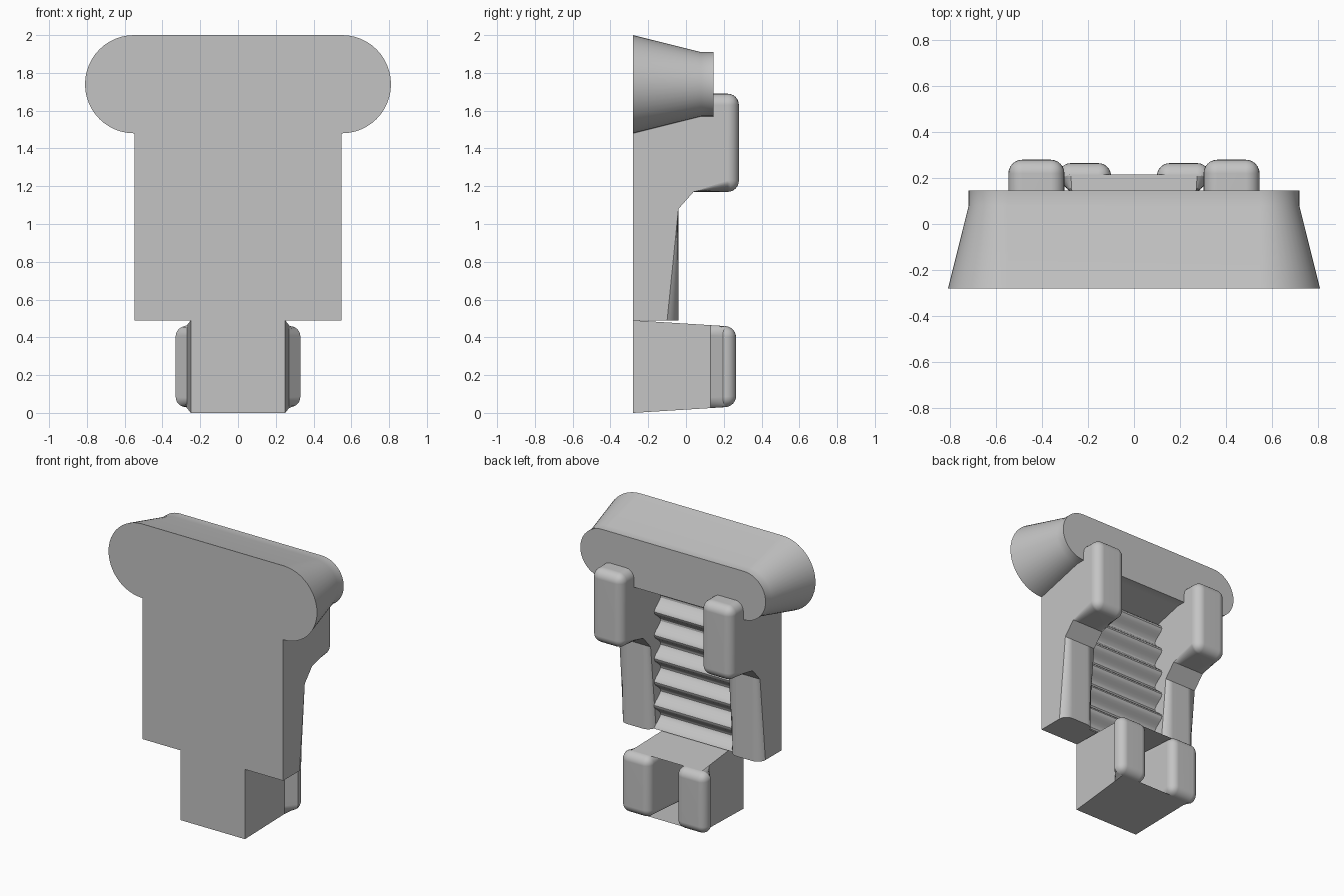
import bpy, bmesh
from math import sin, cos, pi, radians

if "Cube" in bpy.data.objects:
    bpy.data.objects.remove(bpy.data.objects["Cube"])

FRONT = -0.28

grey = bpy.data.materials.new("plain grey")
grey.use_nodes = True
grey.diffuse_color = (0.55, 0.55, 0.55, 1)
grey.node_tree.nodes["Principled BSDF"].inputs["Base Color"].default_value = (0.55, 0.55, 0.55, 1)


def loft(name, rings, round_edge=None, radius=0.0):
    """Skin a list of matching rings, cap both ends, round the chosen edges."""
    bm = bmesh.new()
    loops = [[bm.verts.new(p) for p in ring] for ring in rings]
    n = len(loops[0])
    for a, b in zip(loops, loops[1:]):
        for i in range(n):
            j = (i + 1) % n
            bm.faces.new((a[i], a[j], b[j], b[i]))
    bm.faces.new(loops[0][::-1])
    bm.faces.new(loops[-1])
    bmesh.ops.recalc_face_normals(bm, faces=bm.faces)
    if round_edge:
        edges = [e for e in bm.edges if round_edge(e.verts[0].co, e.verts[1].co)]
        bmesh.ops.bevel(bm, geom=edges, offset=radius, offset_type='OFFSET', segments=6,
                        profile=0.5, affect='EDGES', clamp_overlap=False)
    mesh = bpy.data.meshes.new(name)
    bm.to_mesh(mesh)
    bm.free()
    mesh.materials.append(grey)
    obj = bpy.data.objects.new(name, mesh)
    bpy.context.collection.objects.link(obj)
    bpy.ops.object.select_all(action='DESELECT')
    obj.select_set(True)
    bpy.context.view_layer.objects.active = obj
    bpy.ops.object.shade_smooth_by_angle(angle=radians(30))
    weighted = obj.modifiers.new("even shading", 'WEIGHTED_NORMAL')
    weighted.keep_sharp = True
    return obj


# Head: tapered bar with round ends
def stadium(y, r, steps=24):
    ring = []
    for side in (1, -1):
        for i in range(steps + 1):
            a = -pi / 2 + pi * i / steps
            ring.append((side * (0.55 + r * cos(a)), y, 1.74 + side * r * sin(a)))
    return ring


loft("head_bar", [stadium(FRONT, 0.26), stadium(0.08, 0.17), stadium(0.145, 0.17)])

# Side pillars with a thick rounded pad at the top
pillar = [(FRONT, 0.49), (-0.04, 0.49), (-0.04, 1.08), (0.04, 1.17), (0.28, 1.17),
          (0.28, 1.69), (0, 1.69), (0, 1.6), (FRONT, 1.48)]


def pillar_rounding(a, b):
    if abs(a.x - b.x) > 0.1:
        return min(a.y, b.y) > 0.2
    return min(a.y, b.y) > -0.05 and max(a.z, b.z) > 0.5 and max(a.y, b.y) + min(a.y, b.y) != 0


for side, word in ((1, "left"), (-1, "right")):
    loft(word + "_pillar", [[(side * x, y, z) for y, z in pillar] for x in (0.303, 0.547)],
         pillar_rounding, 0.06)

# Ribbed web between the pillars
STEPS = 84
web = [(FRONT, 1.48), (FRONT, 0.49)]
for i in range(STEPS + 1):
    z = 0.49 + 1.06 * i / STEPS
    web.append((-0.115 + 0.035 * cos(2 * pi * (z - 0.65) / 0.165), z))
loft("ribbed_web", [[(x, y, z) for y, z in web] for x in (-0.32, 0.32)])

# Foot: forked block with a round-bottomed groove and flared tips
half = [(0.25, FRONT), (0.27, 0.13), (0.33, 0.195), (0.33, 0.265), (0.10, 0.265)]
groove = [(0.1 * cos(pi * i / 16), -0.08 - 0.1 * sin(pi * i / 16)) for i in range(17)]
plan = half + groove + [(-x, y) for x, y in reversed(half)]


def foot_ring(top):
    ring = []
    for x, y in plan:
        inset = 0.03 * (y - FRONT) / 0.48
        ring.append((x, y, 0.49 - inset if top else inset))
    return ring


def foot_rounding(a, b):
    if abs(a.z - b.z) > 0.2:
        return a.y > 0.25
    inner = max(abs(a.x), abs(b.x)) < 0.101
    return inner or min(a.y, b.y) > 0.12


loft("forked_foot", [foot_ring(False), foot_ring(True)], foot_rounding, 0.055)
